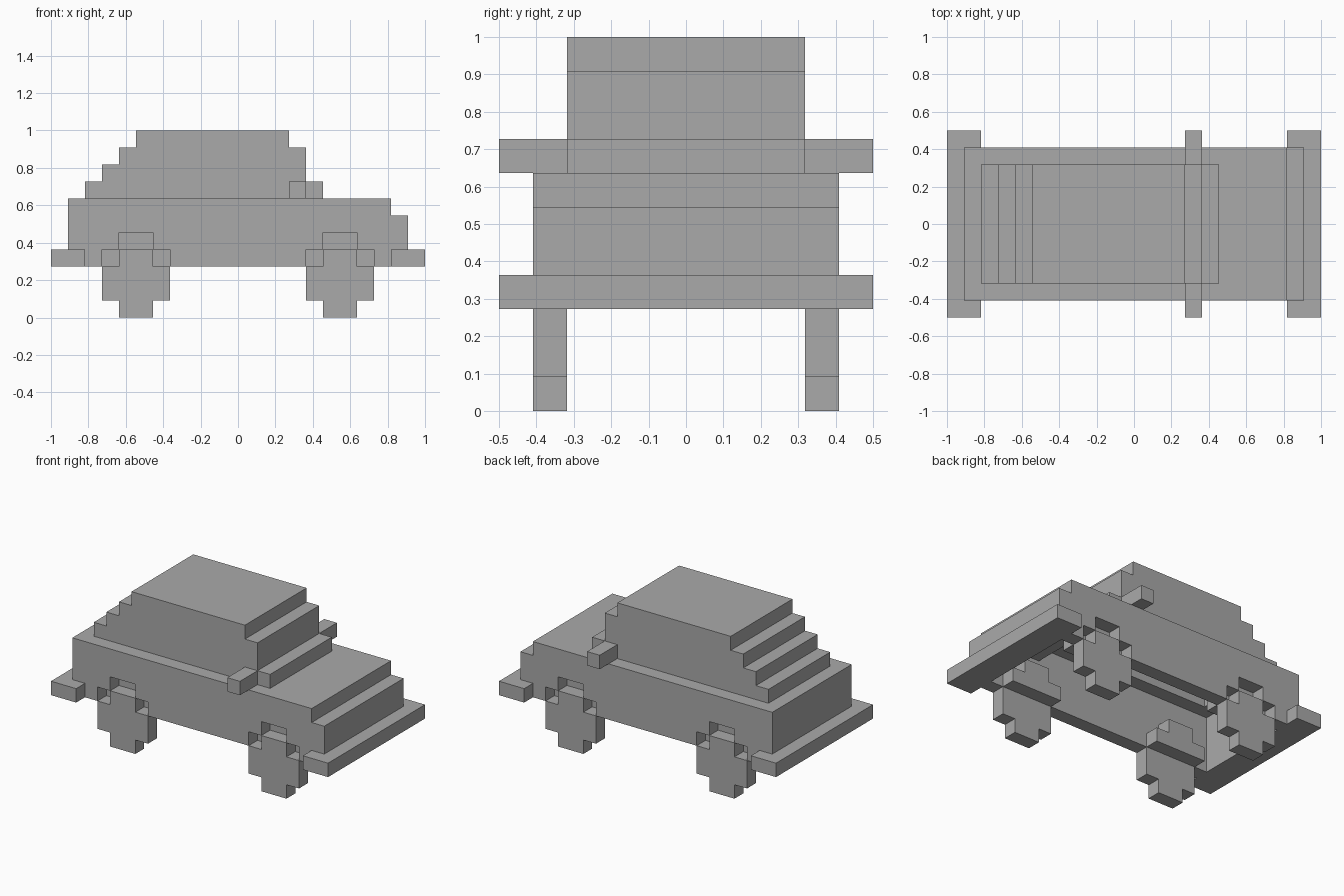
import bpy
import bmesh
import math
from mathutils import Vector

UNIT = 1 / 11                      # edge of one block
ORIGIN = Vector((11, 5.5, 0))      # block coordinates of the world origin

cube = bpy.data.objects.get("Cube")
if cube:
    bpy.data.objects.remove(cube, do_unlink=True)

grey = bpy.data.materials.new("plain grey")
grey.use_nodes = True
grey.diffuse_color = (0.4, 0.4, 0.4, 1)
shader = next(n for n in grey.node_tree.nodes if n.type == "BSDF_PRINCIPLED")
shader.inputs["Base Color"].default_value = grey.diffuse_color


def box(x, y, z):
    """Blocks filling three half-open ranges."""
    return {(i, j, k) for i in range(*x) for j in range(*y) for k in range(*z)}


def mirrored(cells):
    """The same blocks on the other side of the car."""
    return {(i, 10 - j, k) for i, j, k in cells}


def build(name, cells):
    """Skin a set of blocks with its exposed faces only."""
    bm = bmesh.new()
    for cell in cells:
        for axis in range(3):
            for sign in (-1, 1):
                step = [0, 0, 0]
                step[axis] = sign
                if tuple(a + b for a, b in zip(cell, step)) in cells:
                    continue
                n = Vector(step)
                u = Vector((step[2], step[0], step[1]))
                v = n.cross(u)
                mid = Vector(cell) + Vector((0.5, 0.5, 0.5)) + n / 2
                corners = [mid + (u * a + v * b) / 2
                           for a, b in ((-1, -1), (1, -1), (1, 1), (-1, 1))]
                bm.faces.new([bm.verts.new((c - ORIGIN) * UNIT) for c in corners])
    bmesh.ops.remove_doubles(bm, verts=bm.verts[:], dist=UNIT / 100)
    bmesh.ops.dissolve_limit(bm, angle_limit=math.radians(1),
                             verts=bm.verts[:], edges=bm.edges[:])
    mesh = bpy.data.meshes.new(name)
    bm.to_mesh(mesh)
    bm.free()
    mesh.materials.append(grey)
    obj = bpy.data.objects.new(name, mesh)
    bpy.context.collection.objects.link(obj)


def arch(x, y):
    """Stepped wheel-arch shape, one block thick."""
    side = (y, y + 1)
    return box((x, x + 4), side, (3, 4)) | box((x + 1, x + 3), side, (4, 5))


def wheel(x, y):
    """Round-cornered disc of blocks."""
    side = (y, y + 1)
    return box((x, x + 4), side, (1, 3)) | box((x + 1, x + 3), side, (0, 4))


AXLES = {"rear": 3, "front": 15}

# Bumpers
bumpers = {"rear": box((0, 2), (0, 11), (3, 4)),
           "front": box((20, 22), (0, 11), (3, 4))}
for end, cells in bumpers.items():
    build(end + "_bumper", cells)

# Lower body: open underneath, with wheel arches and inner wheel wells
body = box((1, 21), (1, 10), (3, 6)) | box((1, 20), (1, 10), (6, 7))
body -= box((2, 20), (2, 9), (3, 6)) | box((2, 16), (2, 9), (6, 7))
for x in AXLES.values():
    opening, well = arch(x, 1), arch(x, 2)
    body -= opening | mirrored(opening)
    body |= well | mirrored(well)
build("body", body - bumpers["rear"] - bumpers["front"])

# Stepped cabin, hollow inside
cabin = set()
for z, x in enumerate(((2, 16), (3, 15), (4, 15), (5, 14)), 7):
    cabin |= box(x, (2, 9), (z, z + 1))
for z, x in enumerate(((3, 15), (4, 14), (5, 14)), 7):
    cabin -= box(x, (3, 8), (z, z + 1))
build("cabin", cabin)

# Wheels and side mirrors, on both sides
for end, x in AXLES.items():
    build(end + "_wheel_a", wheel(x, 1))
    build(end + "_wheel_b", mirrored(wheel(x, 1)))
mirror = box((14, 15), (0, 2), (7, 8))
build("side_mirror_a", mirror)
build("side_mirror_b", mirrored(mirror))
